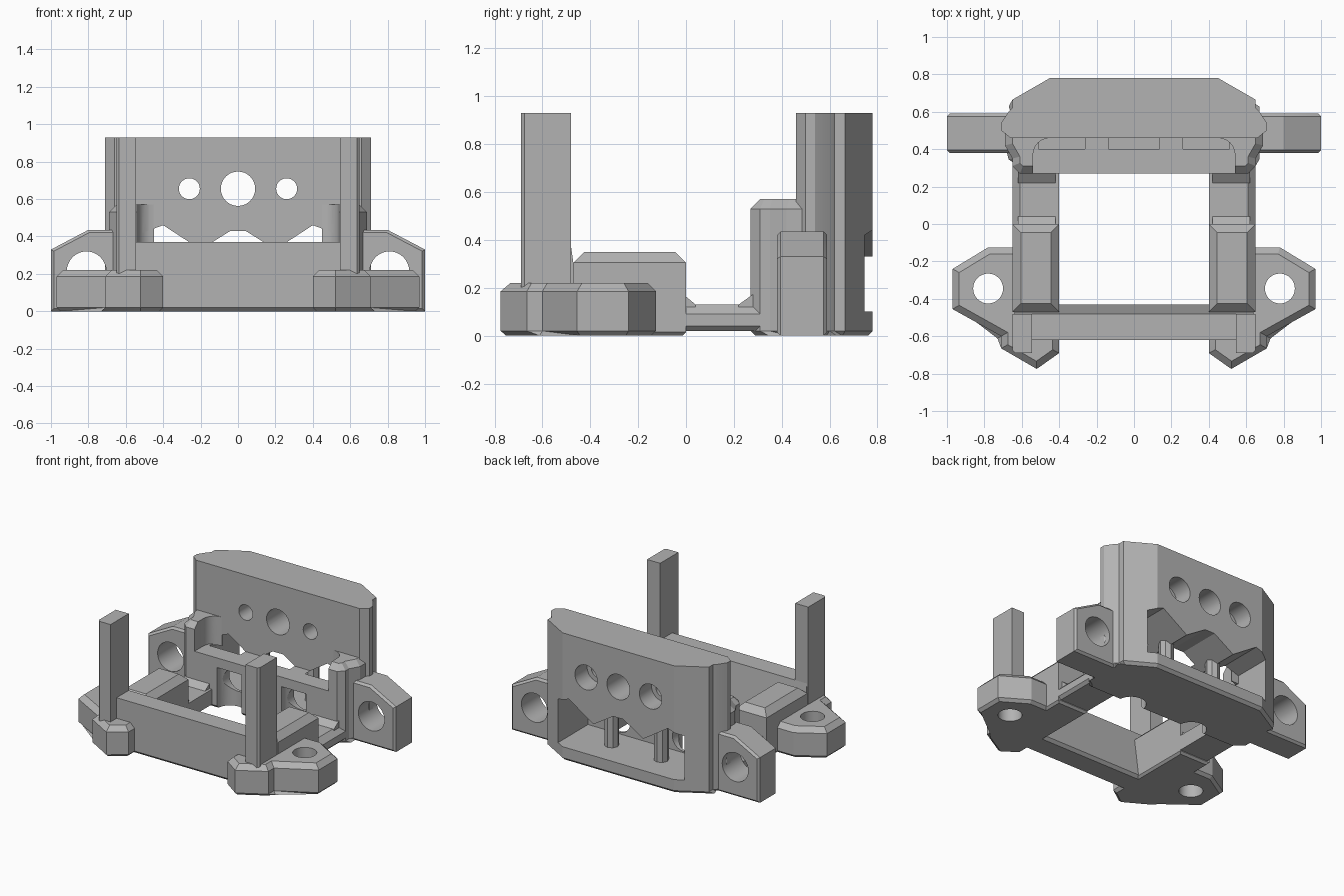
import bpy, bmesh, math
from mathutils import Vector

if "Cube" in bpy.data.objects:
    bpy.data.objects.remove(bpy.data.objects["Cube"], do_unlink=True)

GREY = (0.45, 0.45, 0.45, 1)
mat = bpy.data.materials.new("matte grey")
mat.use_nodes = True
mat.diffuse_color = GREY
mat.node_tree.nodes["Principled BSDF"].inputs["Base Color"].default_value = GREY


def prism(name, pts, lo, hi, axis="z", top=0, bottom=0):
    """Extrude an outline along z (x,y points) or y (x,z points), with bevelled rims."""
    bm = bmesh.new()
    place = (lambda p, h: (p[0], p[1], h)) if axis == "z" else (lambda p, h: (p[0], h, p[1]))
    rings = [[bm.verts.new(place(p, h)) for p in pts] for h in (lo, hi)]
    caps = [bm.faces.new(r) for r in rings]
    n = len(pts)
    for i in range(n):
        j = (i + 1) % n
        bm.faces.new((rings[0][i], rings[0][j], rings[1][j], rings[1][i]))
    rims = [[e for e in c.edges] for c in caps]
    for rim, size in zip(rims, (bottom, top)):
        if size:
            bmesh.ops.bevel(bm, geom=rim, offset=size, segments=1, affect="EDGES")
    bmesh.ops.recalc_face_normals(bm, faces=bm.faces)
    me = bpy.data.meshes.new(name)
    bm.to_mesh(me)
    bm.free()
    me.materials.append(mat)
    ob = bpy.data.objects.new(name, me)
    bpy.context.collection.objects.link(ob)
    return ob


def rect(x0, x1, y0, y1):
    return [(x0, y0), (x1, y0), (x1, y1), (x0, y1)]


def circle(x, y, r, n=32):
    return [(x + r * math.cos(math.tau * i / n), y + r * math.sin(math.tau * i / n)) for i in range(n)]


def flip(pts, s):
    return [(s * x, y) for x, y in pts]


def symmetric(half):
    return half + [(-x, y) for x, y in reversed(half)]


def cut(ob, *cutters):
    """Subtract each cutter, bake the result and remove the cutters."""
    for c in cutters:
        m = ob.modifiers.new("cut", "BOOLEAN")
        m.object, m.operation, m.solver = c, "DIFFERENCE", "EXACT"
    dg = bpy.context.evaluated_depsgraph_get()
    me = bpy.data.meshes.new_from_object(ob.evaluated_get(dg))
    ob.modifiers.clear()
    ob.data = me
    for c in cutters:
        bpy.data.objects.remove(c, do_unlink=True)


# Front crossbar, sloped along its inner edge
bar = prism("front_crossbar", rect(-0.64, 0.64, -0.62, -0.43), 0, 0.37, bottom=0.02)
for v in bar.data.vertices:
    if v.co.z > 0.3 and v.co.y > -0.5:
        v.co.y = -0.48

foot = [(0.4, -0.5), (0.4, -0.69), (0.52, -0.775), (0.71, -0.665), (0.71, -0.60),
        (0.97, -0.455), (0.97, -0.24), (0.78, -0.125), (0.63, -0.125), (0.5, -0.2)]
lug = [(0.6, 0), (1, 0), (1, 0.33), (0.8, 0.435), (0.6, 0.435)]

for s, side in ((1, "left"), (-1, "right")):
    # Bolted corner foot
    f = prism(side + "_foot", flip(foot, s), 0, 0.22, top=0.035, bottom=0.02)
    cut(f, prism("hole", circle(s * 0.78, -0.345, 0.08), -0.1, 0.4))

    # Upright post
    prism(side + "_front_post", flip([(0.545, -0.48), (0.545, -0.69), (0.635, -0.69),
          (0.65, -0.675), (0.65, -0.48)], s), 0.1, 0.93)

    # Side rail, high at the front and low at the rear
    prism(side + "_rail", flip(rect(0.4, 0.65, -0.47, 0), s), 0, 0.35, top=0.045, bottom=0.015)
    prism(side + "_low_rail", flip([(0.4, 0.02), (0.63, 0.02), (0.65, 0.04), (0.65, 0.09),
          (0.61, 0.13), (0.4, 0.13)], s), -0.05, 0.35, "y")

    # Sloped corners where the low rail meets its neighbours
    for y0, y1 in ((-0.02, 0.04), (0.29, 0.22)):
        g = prism(side + "_rail_fillet", flip(rect(0.42, 0.62, min(y0, y1), max(y0, y1)), s), 0.1, 0.18)
        for v in g.data.vertices:
            if v.co.z > 0.15 and abs(v.co.y - y1) < 0.01:
                v.co.z = 0.13

    # Pierced side lug
    g = prism(side + "_lug", flip(lug, s), 0.38, 0.59, "y", top=0.015, bottom=0.015)
    cut(g, prism("hole", circle(s * 0.81, 0.215, 0.105), 0.2, 0.8, "y"))

    # Small columns inside the rear cavity
    prism(side + "_column", circle(s * 0.2, 0.57, 0.05, 8), 0.08, 0.36)


def cavity():
    """Rear window with a zigzag roof."""
    return prism("cavity", symmetric([(0.51, 0.1), (0.51, 0.42), (0.4, 0.46), (0.2, 0.33), (0.04, 0.43)]),
                 0.4, 0.9, "y")


# Rear shelf block with a pocket, screw channels and side openings
block = prism("shelf_block", symmetric([(0.61, 0.27), (0.65, 0.31), (0.65, 0.35), (0.69, 0.42),
              (0.69, 0.52)]), 0, 0.57, top=0.04, bottom=0.02)
corner = [(0.54, 0.1)] + [(0.45 + 0.09 * math.cos(a * math.pi / 12), 0.37 + 0.09 * math.sin(a * math.pi / 12))
                          for a in range(7)]
cut(block, prism("pocket", symmetric(corner), 0.37, 0.8),
    prism("pocket_back", rect(-0.54, 0.54, 0.455, 0.7), 0.37, 0.8), cavity(),
    *[prism("channel", circle(s * 0.26, 0.28, 0.1), -0.1, 0.3) for s in (1, -1)],
    *[prism("opening", circle(s * 0.26, 0.2, 0.09), 0.1, 0.5, "y") for s in (1, -1)])

# Pocket corner fills keep the rounded back corners
for s, side in ((1, "left"), (-1, "right")):
    fill = [(0.545, 0.37)] + corner[1:] + [(0.45, 0.465), (0.545, 0.465)]
    prism(side + "_pocket_corner", flip(fill, s), 0.36, 0.57)

# Rear wall with a centre hole, two stepped screw holes and the window
wall = prism("rear_wall", symmetric([(0.66, 0.46), (0.71, 0.5), (0.71, 0.54), (0.67, 0.6),
             (0.65, 0.62), (0.65, 0.665), (0.45, 0.78)]), 0, 0.93, bottom=0.02)
cut(wall, cavity(), prism("centre", circle(0, 0.655, 0.092), 0.3, 0.9, "y"),
    *[prism("screw", circle(s * 0.26, 0.655, 0.056), 0.3, 0.9, "y") for s in (1, -1)],
    *[prism("counterbore", circle(s * 0.26, 0.655, 0.09), 0.64, 0.9, "y") for s in (1, -1)])

# Smooth the round holes while keeping edges sharp
bpy.ops.object.select_all(action="DESELECT")
for ob in bpy.context.collection.objects:
    if ob.type == "MESH" and mat.name in ob.data.materials:
        ob.select_set(True)
        bpy.context.view_layer.objects.active = ob
bpy.ops.object.shade_smooth_by_angle(angle=math.radians(20))
